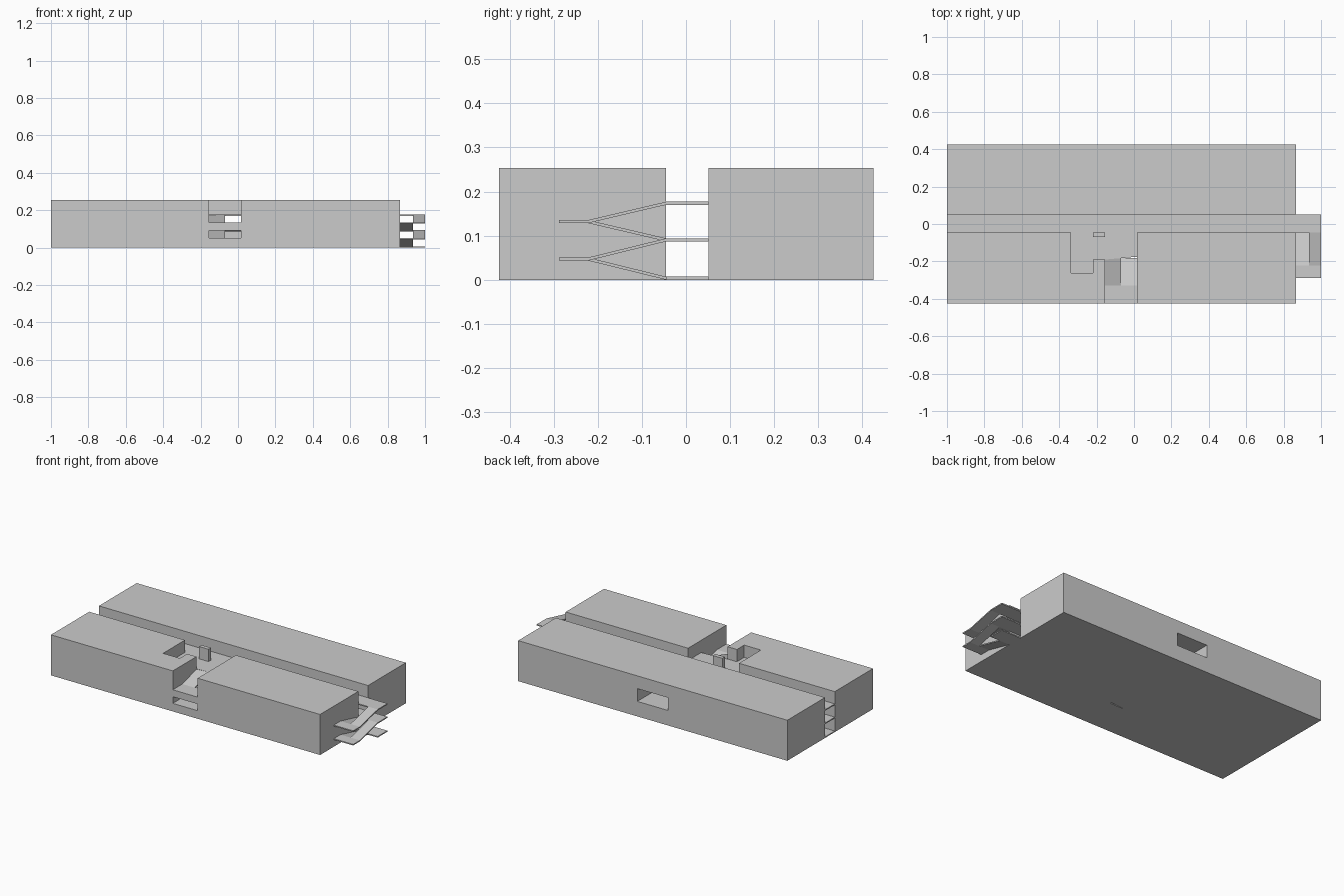
import bpy, bmesh

if "Cube" in bpy.data.objects:
    bpy.data.objects.remove(bpy.data.objects["Cube"])

T = 0.007                       # slab thickness
LEVELS = [0.0, 0.087, 0.170]    # underside of each corridor floor
H = 0.254
X0, XE = -1.0, 0.866            # building ends
YF, YB = -0.424, 0.425          # front and back faces
CF, CB = -0.045, 0.051          # corridor sides
BAY0, BAY1 = -0.155, 0.017      # central stair bay


def prism(name, pts, vec):
    """Extrude a planar 3D outline along vec."""
    bm = bmesh.new()
    face = bm.faces.new([bm.verts.new(p) for p in pts])
    ext = bmesh.ops.extrude_face_region(bm, geom=[face])["geom"]
    bmesh.ops.translate(bm, vec=vec, verts=[v for v in ext if isinstance(v, bmesh.types.BMVert)])
    faces = list(bm.faces)
    bmesh.ops.recalc_face_normals(bm, faces=faces)
    mesh = bpy.data.meshes.new(name)
    bm.to_mesh(mesh)
    bm.free()
    ob = bpy.data.objects.new(name, mesh)
    bpy.context.collection.objects.link(ob)
    return ob


def plan(name, pts, z0, z1):
    return prism(name, [(x, y, z0) for x, y in pts], (0, 0, z1 - z0))


def box(name, x0, x1, y0, y1, z0, z1):
    return plan(name, [(x0, y0), (x1, y0), (x1, y1), (x0, y1)], z0, z1)


def flight(name, x0, x1, y_top, z_top, y_land, z_land):
    """Sloped slab between a floor and a landing."""
    pts = [(x0, y_top, z_top), (x0, y_land, z_land),
           (x0, y_land, z_land + T), (x0, y_top, z_top + T)]
    return prism(name, pts, (x1 - x0, 0, 0))


def stairs(name, x0, xm, x1, y_top, y_land, y_end, up_first):
    """Two-storey switchback: one up flight and one down flight per landing."""
    a, b = (x0, xm), (xm, x1)
    up, down = (a, b) if up_first else (b, a)
    for i in range(2):
        lo, hi = LEVELS[i], LEVELS[i + 1]
        mid = (lo + hi) / 2
        box(f"{name}_landing_{i}", x0, x1, y_end, y_land, mid, mid + T)
        flight(f"{name}_up_flight_{i}", *up, y_top, hi, y_land, mid)
        flight(f"{name}_down_flight_{i}", *down, y_top, lo, y_land, mid)


# back wing with a through passage on the middle storey
back = box("back_wing", X0, XE, CB, YB, 0, H)
cutter = box("passage_cutter", -0.172, 0.04, 0, 0.5, LEVELS[1] + T, 0.174)
cutter.hide_render = True
mod = back.modifiers.new("passage", 'BOOLEAN')
mod.operation = 'DIFFERENCE'
mod.solver = 'EXACT'
mod.object = cutter
bpy.context.view_layer.objects.active = back
back.select_set(True)
bpy.ops.object.modifier_apply(modifier=mod.name)
bpy.data.objects.remove(cutter)

# front wing, left part with lobby recess, and right part
plan("front_wing_left", [(X0, YF), (BAY0, YF), (BAY0, -0.19), (-0.22, -0.19),
                         (-0.22, -0.262), (-0.336, -0.262), (-0.336, CF), (X0, CF)], 0, H)
box("front_wing_right", BAY1, XE, YF, CF, 0, H)
box("lobby_column", -0.22, BAY0, -0.07, CF, 0, H)

# corridor and lobby floors on each level
for i, z in enumerate(LEVELS):
    plan(f"floor_{i}", [(X0, CF), (-0.336, CF), (-0.336, -0.262), (-0.22, -0.262),
                        (-0.22, -0.19), (BAY0, -0.19), (BAY1, -0.175), (BAY1, CF),
                        (1.0, CF), (1.0, CB), (X0, CB)], z, z + T)

# central stairs behind the front face
stairs("central_stair", BAY0, -0.07, BAY1, -0.183, -0.33, YF, True)
box("bay_ground_floor", BAY0, BAY1, YF, -0.183, 0, T)
for i, (z0, z1) in enumerate([(0, 0.0505), (0.092, 0.1355)]):
    box(f"bay_front_panel_{i}", BAY0, BAY1, YF, YF + 0.006, z0, z1)

# open stairs at the right end
stairs("end_stair", XE, 0.935, 1.0, CF, -0.222, -0.288, False)
for ob in bpy.data.objects:
    ob.select_set(False)
